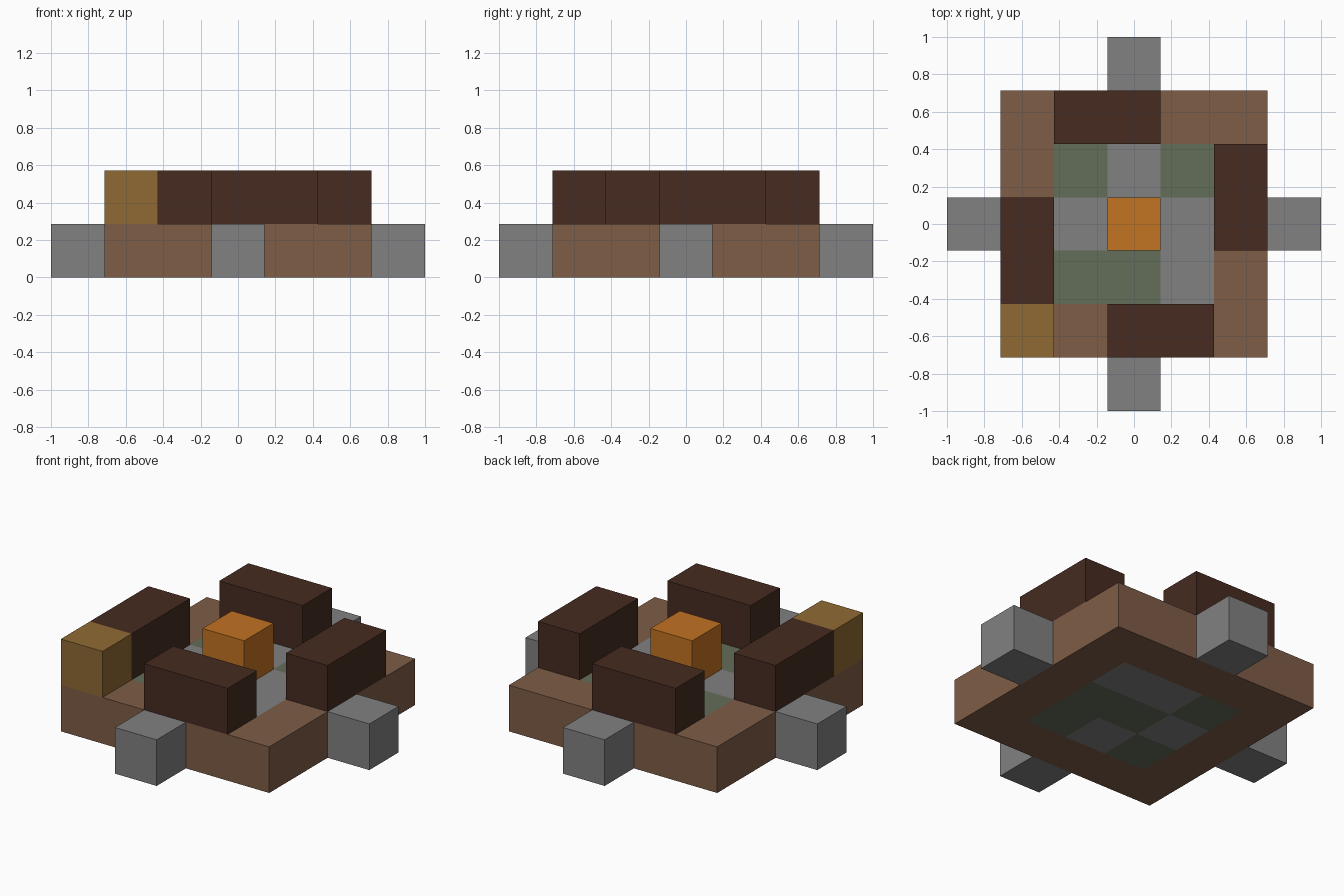
import bpy, bmesh, math
from mathutils import Matrix, Vector

cube = bpy.data.objects.get("Cube")
if cube:
    bpy.data.objects.remove(cube, do_unlink=True)

U = 2 / 7  # one block


def linear(c):
    c /= 255
    return c / 12.92 if c <= 0.04045 else ((c + 0.055) / 1.055) ** 2.4


def material(name, *rgb):
    col = (*[linear(c) for c in rgb], 1)
    m = bpy.data.materials.new(name)
    m.use_nodes = True
    m.diffuse_color = col
    m.node_tree.nodes["Principled BSDF"].inputs["Base Color"].default_value = col
    return m


tan = material("tan_planks", 126, 93, 71)
bark = material("dark_bark", 70, 43, 33)
gold = material("golden_wood", 144, 106, 51)
orange = material("glowing_orange", 194, 115, 34)
stone = material("grey_stone", 129, 129, 129)
moss = material("mossy_green", 100, 109, 88)


def finish(name, bm, mats):
    bmesh.ops.recalc_face_normals(bm, faces=bm.faces)
    me = bpy.data.meshes.new(name)
    bm.to_mesh(me)
    bm.free()
    for m in mats:
        me.materials.append(m)
    ob = bpy.data.objects.new(name, me)
    bpy.context.collection.objects.link(ob)
    return ob


def block(name, centre, size, mat, turn=0):
    """Box in block units, turned about the vertical axis by quarter turns."""
    bm = bmesh.new()
    bmesh.ops.create_cube(bm, size=U)
    bm.transform(Matrix.Rotation(turn * math.pi / 2, 4, "Z")
                 @ Matrix.Translation(Vector(centre) * U)
                 @ Matrix.Diagonal((*size, 1)))
    return finish(name, bm, [mat])


# Base slab: plank border around a mixed stone and moss floor
TOP_STONE = {(0, 1), (-1, 0), (1, 0), (1, -1)}
UNDER_STONE = {(0, 1), (1, 1), (-1, 0), (0, -1)}
bm = bmesh.new()
bmesh.ops.create_grid(bm, x_segments=5, y_segments=5, size=2.5 * U)
ext = bmesh.ops.extrude_face_region(bm, geom=bm.faces[:], use_keep_orig=True)
bmesh.ops.translate(bm, vec=(0, 0, U),
                    verts=[g for g in ext["geom"] if isinstance(g, bmesh.types.BMVert)])
bmesh.ops.recalc_face_normals(bm, faces=bm.faces)
for f in bm.faces:
    c = f.calc_center_median() / U
    cell = (round(c.x), round(c.y))
    if abs(f.normal.z) > 0.5 and max(map(abs, cell)) <= 1:
        stones = TOP_STONE if c.z > 0.5 else UNDER_STONE
        f.material_index = 1 if cell in stones else 2
finish("base_slab", bm, [tan, stone, moss])

# Four outer steps and four logs, one of each per side
for i, side in enumerate(("back", "right", "front", "left")):
    block(side + "_step", (0, 3, 0.5), (1, 1, 1), stone, i)
    block(side + "_log", (-0.5, 2, 1.5), (2, 1, 1), bark, i)

# Corner crate and central fire
block("corner_crate", (-2, -2, 1.5), (1, 1, 1), gold)
block("centre_fire", (0, 0, 1.5), (1, 1, 1), orange)
